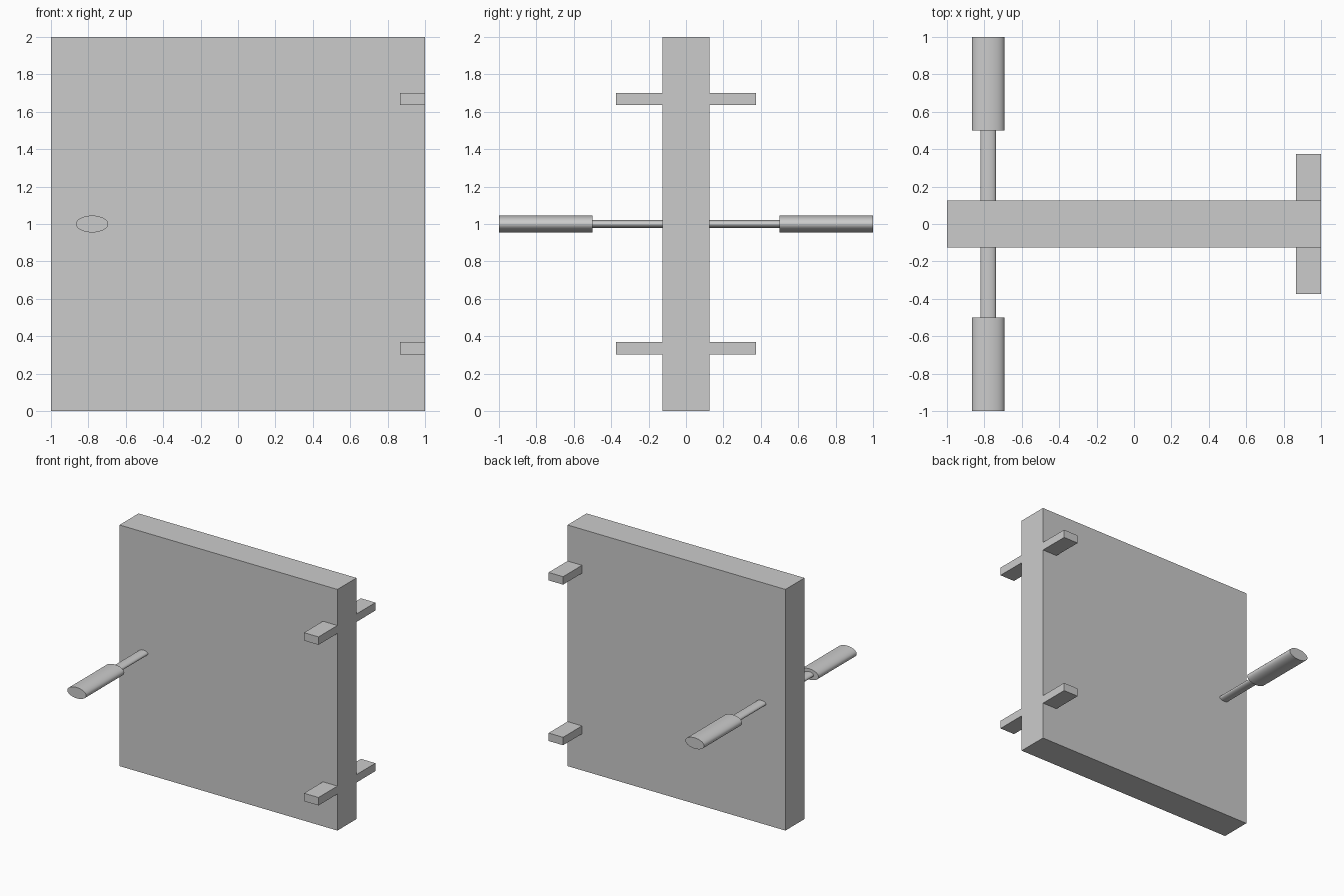
import bpy, bmesh, math

if "Cube" in bpy.data.objects:
    bpy.data.objects.remove(bpy.data.objects["Cube"])

DOOR_Y = 0.125  # half thickness of the door


def finish(name, bm, mirror=False):
    bmesh.ops.recalc_face_normals(bm, faces=bm.faces)
    me = bpy.data.meshes.new(name)
    bm.to_mesh(me)
    bm.free()
    ob = bpy.data.objects.new(name, me)
    bpy.context.collection.objects.link(ob)
    if mirror:
        mod = ob.modifiers.new("front_and_back", 'MIRROR')
        mod.use_axis = (False, True, False)
        mod.use_mirror_merge = False
    return ob


def box(name, x, y, z, mirror=False, open_back=False):
    bm = bmesh.new()
    bmesh.ops.create_cube(bm, size=1)
    for v in bm.verts:
        v.co = [r[0] + (c + 0.5) * (r[1] - r[0]) for c, r in zip(v.co, (x, y, z))]
    if open_back:  # face lying against the door
        bm.normal_update()
        back = [f for f in bm.faces if f.calc_center_median().y < y[0] + 1e-4]
        bmesh.ops.delete(bm, geom=back, context='FACES_ONLY')
    return finish(name, bm, mirror)


# Door slab
box("door_panel", (-1, 1), (-DOOR_Y, DOOR_Y), (0, 2))

# Hinge tabs, flush with the door edge on both sides
for name, z in (("lower_hinge", 0.303), ("upper_hinge", 1.635)):
    box(name, (0.867, 1), (DOOR_Y, 0.373), (z, z + 0.066), True, True)

# Handles: oval stem stepping out to an oval grip
stations = [(DOOR_Y, 0.042, 0.021), (0.5, 0.042, 0.021),
            (0.5, 0.0865, 0.045), (1.0, 0.0865, 0.045)]
SIDES = 32
bm = bmesh.new()
rings = []
for y, rx, rz in stations:
    rings.append([bm.verts.new((-0.78 + rx * math.cos(2 * math.pi * i / SIDES), y,
                                1 + rz * math.sin(2 * math.pi * i / SIDES)))
                  for i in range(SIDES)])
for a, b in zip(rings, rings[1:]):
    for i in range(SIDES):
        j = (i + 1) % SIDES
        bm.faces.new((a[i], a[j], b[j], b[i]))
bm.faces.new(rings[-1])
handle = finish("handle", bm, True)
bpy.context.view_layer.objects.active = handle
handle.select_set(True)
bpy.ops.object.shade_smooth_by_angle(angle=math.radians(40))
